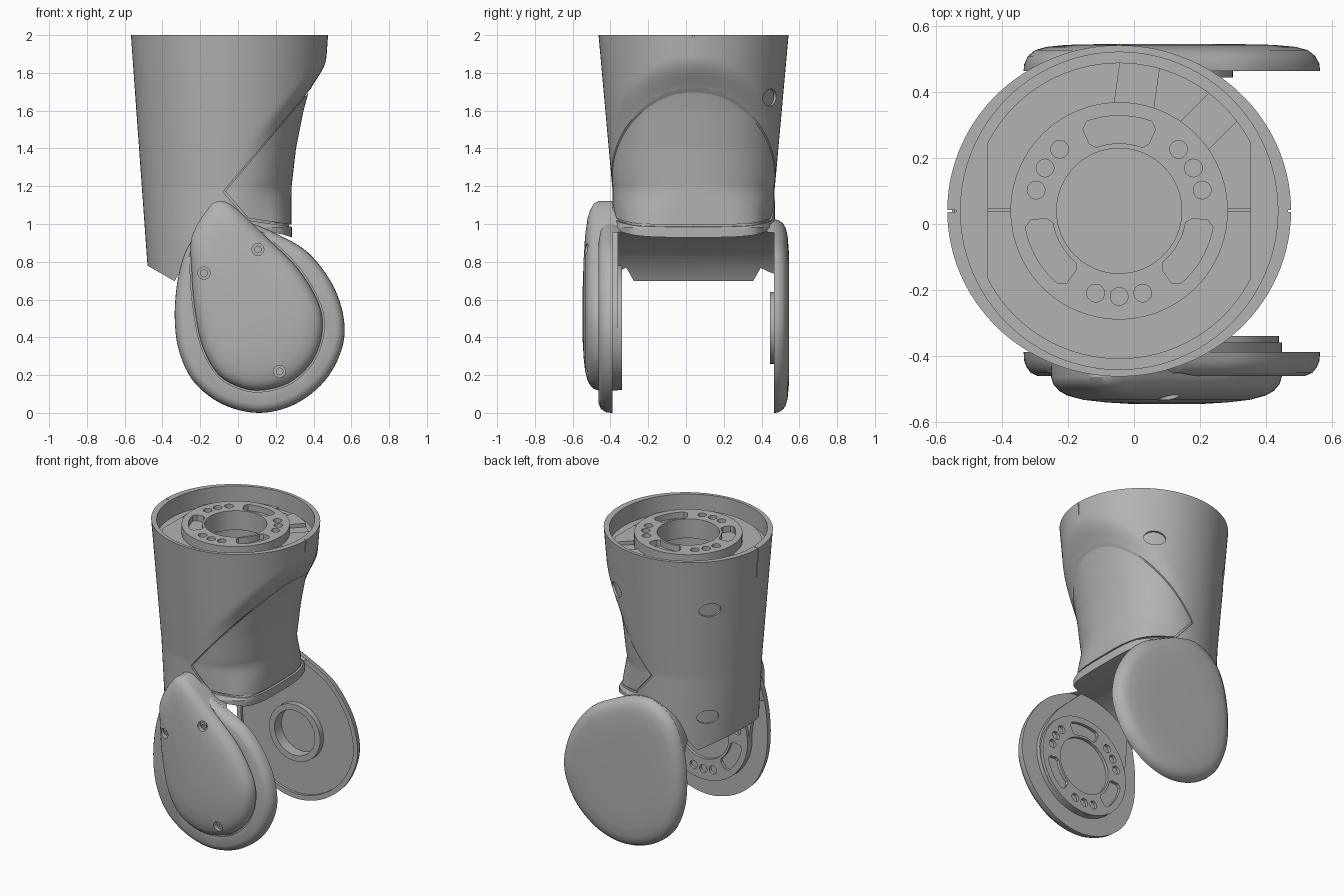
import bpy, bmesh, math
from mathutils import Vector, Matrix

cube = bpy.data.objects.get("Cube")
if cube:
    bpy.data.objects.remove(cube, do_unlink=True)

grey = bpy.data.materials.new("mid_grey")
grey.use_nodes = True
grey.diffuse_color = (0.45, 0.45, 0.45, 1)
grey.node_tree.nodes["Principled BSDF"].inputs["Base Color"].default_value = (0.45, 0.45, 0.45, 1)

CX, CY = -0.045, 0.04              # tube axis
JX, JZ = 0.11, 0.45                # joint axis
TO_JOINT = Matrix.Translation((JX, 0, JZ)) @ Matrix.Rotation(-math.pi / 2, 4, 'X')
TO_TUBE = Matrix.Translation((CX, CY, 0))


def loft(name, rings, matrix=Matrix()):
    """Closed solid skinned through rings of equal length."""
    bm = bmesh.new()
    loops = [[bm.verts.new(matrix @ Vector(p)) for p in ring] for ring in rings]
    n = len(loops[0])
    for a, b in zip(loops, loops[1:]):
        for i in range(n):
            j = (i + 1) % n
            bm.faces.new((a[i], a[j], b[j], b[i]))
    bm.faces.new(loops[0][::-1])
    bm.faces.new(loops[-1])
    bmesh.ops.recalc_face_normals(bm, faces=bm.faces)
    mesh = bpy.data.meshes.new(name)
    bm.to_mesh(mesh)
    bm.free()
    mesh.materials.append(grey)
    obj = bpy.data.objects.new(name, mesh)
    bpy.context.collection.objects.link(obj)
    return obj


def circle(r, z, x=0, y=0, n=64):
    return [(x + r * math.cos(math.tau * i / n), y + r * math.sin(math.tau * i / n), z) for i in range(n)]


def cyl(name, r, z0, z1, matrix=Matrix(), x=0, y=0, n=64):
    return loft(name, [circle(r, z0, x, y, n), circle(r, z1, x, y, n)], matrix)


def prism(name, pts, y0, y1):
    return loft(name, [[(x, y, z) for x, z in pts] for y in (y0, y1)])


def box(name, lo, hi):
    return prism(name, [(lo[0], lo[2]), (hi[0], lo[2]), (hi[0], hi[2]), (lo[0], hi[2])], lo[1], hi[1])


def boolean(obj, cutters, op='DIFFERENCE', keep=False):
    for c in cutters:
        m = obj.modifiers.new("cut", 'BOOLEAN')
        m.object, m.operation, m.solver = c, op, 'EXACT'
    dg = bpy.context.evaluated_depsgraph_get()
    mesh = bpy.data.meshes.new_from_object(obj.evaluated_get(dg))
    obj.modifiers.clear()
    obj.data = mesh
    if not keep:
        for c in cutters:
            bpy.data.objects.remove(c, do_unlink=True)
    return obj


def smooth_outline(pts, steps=6):
    """Closed Catmull-Rom curve through the points."""
    out, n = [], len(pts)
    for i in range(n):
        a, b, c, d = (Vector(pts[(i + k) % n]) for k in (-1, 0, 1, 2))
        for s in range(steps):
            t = s / steps
            out.append(0.5 * (2 * b + (c - a) * t + (2 * a - 5 * b + 4 * c - d) * t * t
                              + (3 * b - a - 3 * c + d) * t ** 3))
    return out


def domed_plate(name, outline, steps, centre=Vector((0.1, 0.48))):
    """Outline stacked along y, shrinking by the given scales."""
    rings = []
    for y, scale in steps:
        pts = [centre + (p - centre) * scale for p in outline]
        rings.append([(p.x, y, p.y) for p in pts])
    return loft(name, rings)


# ---- Tube body, waisted on the +x side under a sloping edge ----
WAIST = [(0.6, .33), (1.0, .33), (1.2, .332), (1.4, .355), (1.6, .395), (1.71, .425), (2.0, .5)]


def waist(z):
    for (a, u), (b, v) in zip(WAIST, WAIST[1:]):
        if z <= b:
            return u + (v - u) * (z - a) / (b - a)
    return WAIST[-1][1]


def ease(t):
    t = min(1, max(0, t))
    return t * t * (3 - 2 * t)


def radius(c, s, rx, ry, e):
    return (abs(c / rx) ** e + abs(s / ry) ** e) ** (-1 / e)


def body(name, inset, top=2.0, n=112, rows=80):
    rings = []
    for k in range(rows + 1):
        z = 0.62 + (top - 0.62) * k / rows
        rx, side = 0.522 - 0.072 * (2 - z), max(0.43, 0.503 - 0.09 * (2 - z))
        square = 2.2 + 1.3 * ease((1.2 - z) / 0.25)
        pinch = 0.035 * ease((1.25 - z) / 0.25) if z > 0.995 else 0
        ring = []
        for i in range(n):
            a = math.tau * i / n
            c, s = math.cos(a), math.sin(a)
            r = radius(c, s, rx, side, 2)
            if c > 0:
                low = min(r, radius(c, s, waist(z), side - pinch * ease(c / 0.5), square))
                d = -0.761 * (CX + low * c - 0.38) + 0.649 * (z - 1.71)
                r = low + (r - low) * ease(d / 0.09 + 0.1)
            ring.append((CX + (r - inset) * c, CY + (r - inset) * s, z))
        rings.append(ring)
    return loft(name, rings)


PANEL = [(-0.08, 1.17), (0.05, 1.02), (0.285, 0.985), (0.7, 0.92), (0.7, 2.085)]
mid = Vector((0.2, 1.25))
small = [Vector(p) + 0.012 * (mid - Vector(p)).normalized() for p in PANEL]

shell = body("tube_shell", 0)
panel = body("waist_panel", 0.003)
core = body("inner_core", 0.014, 1.9)
boolean(shell, [prism("cutter", PANEL, -1, 1)])
boolean(panel, [prism("cutter", small, -1, 1)], 'INTERSECT')

# ---- Outlines of the fork arms and of the cover ----
ARM = smooth_outline([(0.11, 0), (0.3, 0.045), (0.46, 0.17), (0.55, 0.34), (0.56, 0.5), (0.5, 0.68),
                      (0.37, 0.85), (0.2, 0.95), (0.05, 1.01), (-0.08, 1.02), (-0.2, 0.96), (-0.275, 0.86),
                      (-0.32, 0.7), (-0.335, 0.5), (-0.31, 0.32), (-0.23, 0.16), (-0.08, 0.045)])
COVER = smooth_outline([(0.12, 0.12), (0.27, 0.16), (0.39, 0.27), (0.445, 0.42), (0.43, 0.57), (0.32, 0.76),
                        (0.15, 0.93), (-0.02, 1.09), (-0.1, 1.12), (-0.16, 1.08), (-0.245, 0.93), (-0.245, 0.75),
                        (-0.23, 0.56), (-0.19, 0.36), (-0.11, 0.21), (0, 0.14)])

# Fairings that join the tube to the tops of both arms
fairings = [domed_plate("front_fairing", ARM, [(-0.4, 1), (-0.36, 0.985), (-0.31, 0.96), (-0.24, 0.93)]),
            domed_plate("back_fairing", ARM, [(0.475, 1), (0.435, 0.985), (0.385, 0.96), (0.315, 0.93)])]

# Saddle arc, sloped heel and inside of the tube
hollow = [cyl("saddle_cutter", 0.51, -1, 1, TO_JOINT, n=128),
          prism("heel_cutter", [(-0.8, 0.963), (-0.48, 0.78), (-0.34, 0.7), (-0.2, 0.62), (-0.2, 0.4), (-0.8, 0.4)], -1, 1),
          cyl("mouth_cutter", 0.482, 1.88, 2.2, TO_TUBE, n=96),
          cyl("bore_cutter", 0.19, 1.7, 2.2, TO_TUBE),
          cyl("cavity_cutter", 0.27, 1.12, 1.84, TO_TUBE)]
for part in (shell, panel, core):
    boolean(part, hollow, keep=True)
for part in fairings:
    boolean(part, hollow[:1], keep=True)
for c in hollow:
    bpy.data.objects.remove(c, do_unlink=True)

# Side screw holes and seams
holes = []
for angle, z in ((58, 1.67), (141, 1.66), (141, 0.92)):
    a = math.radians(angle)
    out = Vector((math.cos(a), math.sin(a), 0))
    turn = Matrix.Translation((CX, CY, z)) @ out.to_track_quat('Z', 'Y').to_matrix().to_4x4()
    holes.append(cyl("hole_cutter", 0.055, 0.34, 0.7, turn @ Matrix.Diagonal((1.25, 0.82, 1, 1)), n=32))
boolean(shell, holes + [box("seam", (0.468, 0.037, 1.73), (0.6, 0.043, 2.1)),
                        box("seam", (-0.7, 0.037, 1.8), (-0.54, 0.043, 2.1))])
boolean(core, [box("seam", (-0.05, 0.037, 0.6), (0.4, 0.043, 0.99))])


# ---- Mounting flange with three slots and nine holes ----
def flange(name, z0, z1, matrix):
    ring = cyl(name, 0.33, z0, z1, matrix, n=96)
    cutters = [cyl("cutter", 0.19, z0 - 0.1, z1 + 0.1, matrix)]
    floor = z1 - 0.04
    for k in range(3):
        mid_angle = 90 + 120 * k
        pts = []
        for sign in (-1, 1):
            for i in range(-6, 7):
                a = math.radians(mid_angle - sign * i * 4)
                r = 0.247 + sign * (0.024 if abs(i) == 6 else 0.042)
                pts.append((r * math.cos(a), r * math.sin(a)))
        cutters.append(loft("cutter", [[(x, y, z) for x, y in pts] for z in (floor, z1 + 0.1)], matrix))
        for step in (-16, 0, 16):
            a = math.radians(mid_angle + 60 + step)
            cutters.append(cyl("cutter", 0.027, floor, z1 + 0.1, matrix,
                               0.26 * math.cos(a), 0.26 * math.sin(a), 20))
    return boolean(ring, cutters)


flange("top_flange", 1.87, 1.97, TO_TUBE)
flange("joint_flange", -0.4, -0.34, TO_JOINT @ Matrix.Rotation(math.pi, 4, 'Z'))

# Mounting plate with two flats, a seam and two channels
plate = cyl("mount_plate", 0.45, 1.86, 1.91, TO_TUBE, n=96)
cutters = [cyl("cutter", 0.19, 1.7, 2, TO_TUBE),
           box("cutter", (-0.7, -0.6, 1.8), (CX - 0.4, 0.6, 2)),
           box("cutter", (CX + 0.4, -0.6, 1.8), (0.7, 0.6, 2)),
           box("cutter", (-0.7, 0.038, 1.89), (0.7, 0.046, 2))]
for angle in (82, 45):
    bar = box("cutter", (0.3, -0.06, 1.885), (0.6, 0.06, 2))
    bar.data.transform(TO_TUBE @ Matrix.Rotation(math.radians(angle), 4, 'Z'))
    cutters.append(bar)
boolean(plate, cutters)

# ---- Fork arms ----
front_arm = domed_plate("front_arm", ARM, [(-0.388, 1), (-0.415, 0.997), (-0.435, 0.98), (-0.452, 0.95), (-0.462, 0.9)])
boolean(front_arm, [cyl("cutter", 0.19, -0.445, -0.3, TO_JOINT),
                    domed_plate("groove_cutter", COVER, [(-0.6, 1.025), (-0.452, 1.025)])])

back_arm = domed_plate("back_arm", ARM, [(0.465, 1), (0.485, 0.997), (0.51, 0.97), (0.528, 0.92), (0.538, 0.84),
                                         (0.544, 0.7), (0.546, 0.5)])
boolean(back_arm, [domed_plate("recess_cutter", ARM, [(0.4, 0.93), (0.482, 0.93)]),
                   cyl("cutter", 0.15, 0.4, 0.52, TO_JOINT)])
hub = cyl("bearing_hub", 0.19, 0.445, 0.5, TO_JOINT)
boolean(hub, [cyl("cutter", 0.15, 0.4, 0.6, TO_JOINT)])

# Domed cover on the front arm with three sunken screws
cover = domed_plate("arm_cover", COVER, [(-0.36, 1), (-0.465, 1), (-0.487, 0.98), (-0.507, 0.93), (-0.521, 0.86),
                                         (-0.534, 0.72), (-0.542, 0.52), (-0.547, 0.28)])
wells = []
for x, z, face in ((0.105, 0.865, -0.525), (-0.18, 0.74, -0.51), (0.22, 0.22, -0.515)):
    wells.append(cyl("cutter", 0.032, -0.6, face + 0.02, TO_JOINT, x - JX, JZ - z, 28))
    screw = cyl("cover_screw", 0.02, face + 0.008, face + 0.025, TO_JOINT, x - JX, JZ - z, 24)
    boolean(screw, [cyl("cutter", 0.009, -0.6, face + 0.015, TO_JOINT, x - JX, JZ - z, 6)])
boolean(cover, wells)

# Smooth shading with crisp edges
bpy.ops.object.select_all(action='DESELECT')
for obj in bpy.context.collection.objects:
    if obj.type == 'MESH' and grey.name in obj.data.materials:
        obj.select_set(True)
        bpy.context.view_layer.objects.active = obj
bpy.ops.object.shade_smooth_by_angle(angle=math.radians(30))
